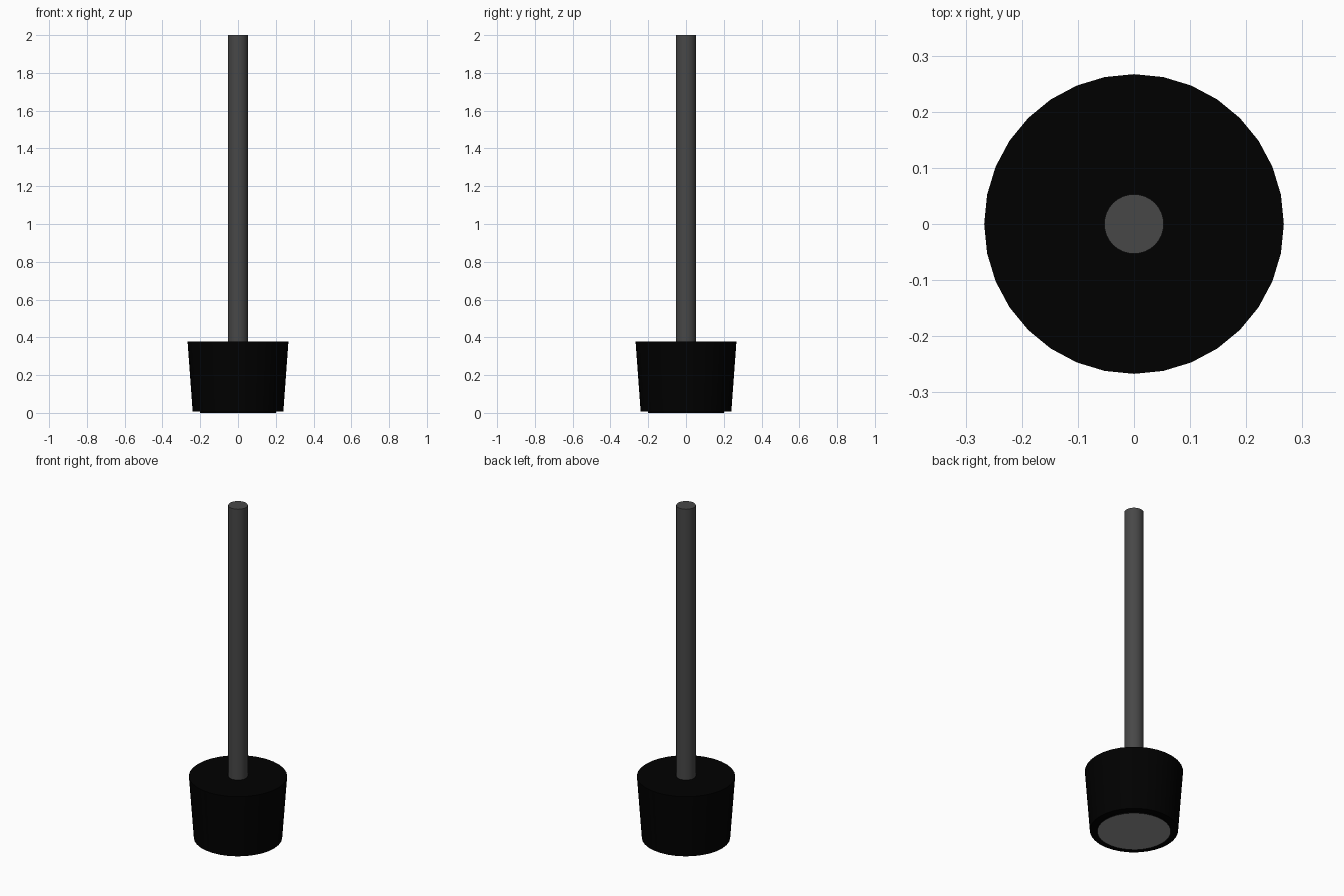
import bpy, math

if "Cube" in bpy.data.objects:
    bpy.data.objects.remove(bpy.data.objects["Cube"])

def material(name, v):
    m = bpy.data.materials.new(name)
    m.diffuse_color = (v, v, v, 1)
    m.use_nodes = True
    m.node_tree.nodes["Principled BSDF"].inputs["Base Color"].default_value = m.diffuse_color
    return m

black = material("black rubber", 0.0)
grey = material("dark grey metal", 0.064)
pale = material("pale grey underside", 0.3)

def cone(name, r_bottom, r_top, z0, z1, mat):
    bpy.ops.mesh.primitive_cone_add(vertices=32, radius1=r_bottom, radius2=r_top,
                                    depth=z1 - z0, location=(0, 0, (z0 + z1) / 2))
    ob = bpy.context.object
    ob.name = name
    ob.data.materials.append(mat)
    bpy.ops.object.shade_smooth_by_angle(angle=math.radians(30))
    return ob

# Tapered base and upright pole
cone("base", 0.24, 0.267, 0.007, 0.377, black)
cone("pole", 0.053, 0.053, 0.3, 2.0, grey)

# Foot disc: black rim, pale underside
foot = cone("foot_disc", 0.2, 0.2, 0.0, 0.02, black)
foot.data.materials.append(pale)
for p in foot.data.polygons:
    if p.normal.z < -0.9:
        p.material_index = 1
